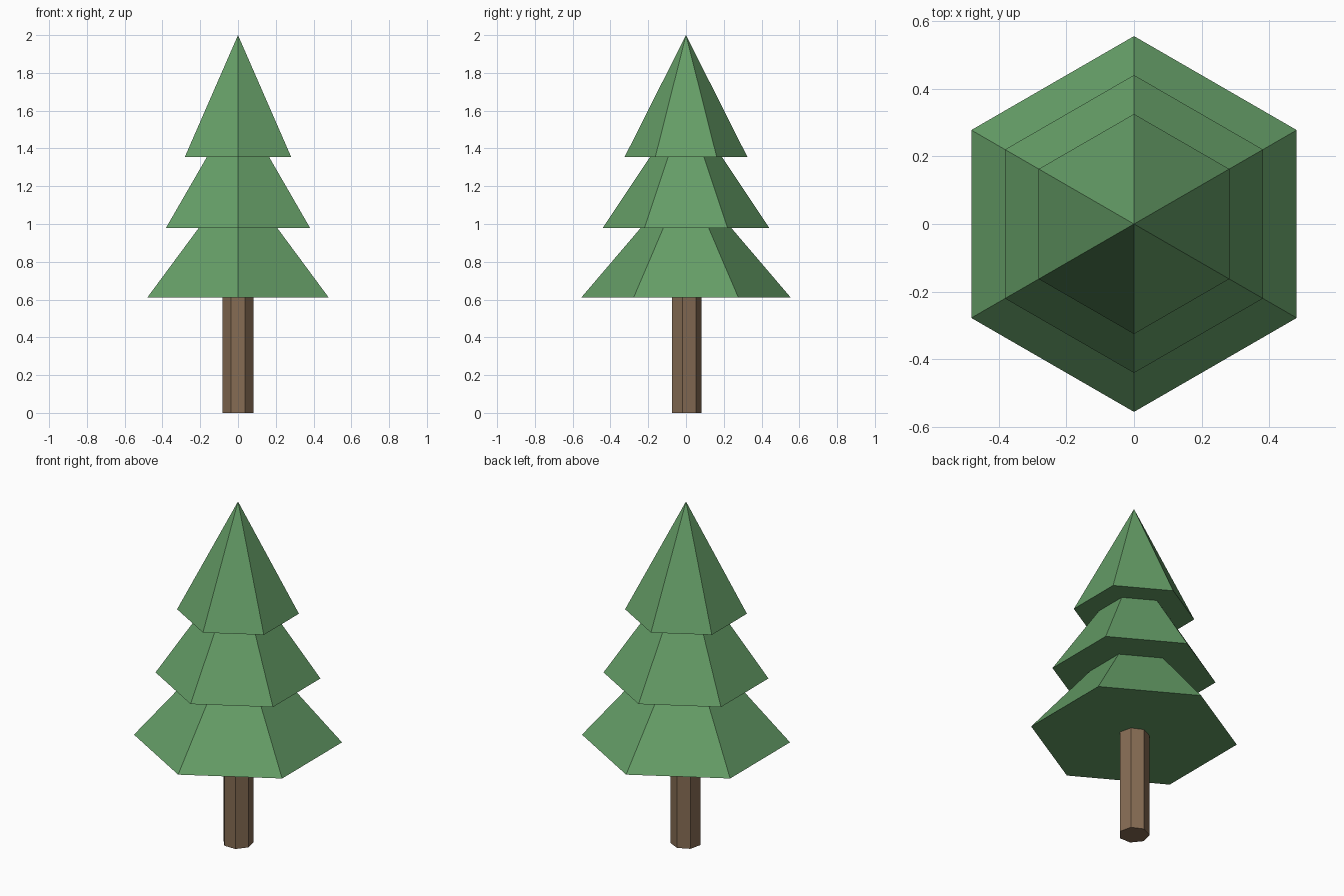
import bpy

cube = bpy.data.objects.get("Cube")
if cube:
    bpy.data.objects.remove(cube, do_unlink=True)


def make_material(name, color):
    mat = bpy.data.materials.new(name)
    mat.use_nodes = True
    mat.diffuse_color = color
    mat.node_tree.nodes["Principled BSDF"].inputs["Base Color"].default_value = color
    return mat


def make_cone(name, sides, bottom_radius, top_radius, base_z, top_z, mat):
    """Flat-shaded prism or pyramid with one corner pointing to the back (+y)."""
    bpy.ops.mesh.primitive_cone_add(
        vertices=sides, radius1=bottom_radius, radius2=top_radius,
        depth=top_z - base_z, location=(0, 0, (base_z + top_z) / 2))
    obj = bpy.context.object
    obj.name = name
    obj.data.materials.append(mat)
    return obj


green = make_material("foliage green", (0.13, 0.34, 0.135, 1))
brown = make_material("bark brown", (0.238, 0.15, 0.088, 1))

# Seven-sided trunk, ending just inside the foliage
make_cone("trunk", 7, 0.083, 0.083, 0, 0.65, brown)

# Three overlapping six-sided foliage tiers
tiers = [
    ("lower_foliage", 0.555, 0.61, 1.26),
    ("middle_foliage", 0.44, 0.98, 1.64),
    ("upper_foliage", 0.325, 1.355, 2.0),
]
for name, radius, base_z, top_z in tiers:
    make_cone(name, 6, radius, 0, base_z, top_z, green)
